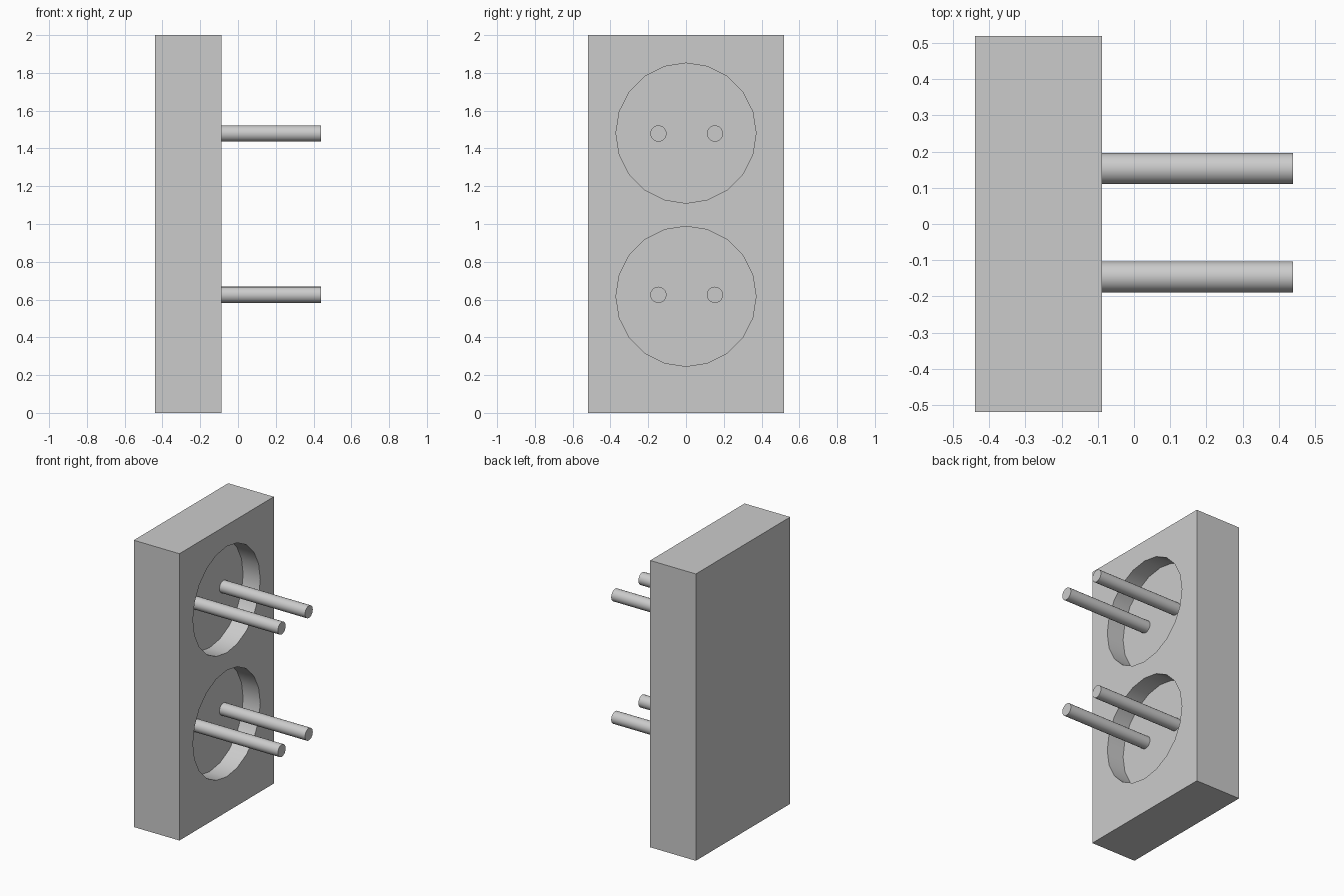
import bpy
from math import radians, pi

if "Cube" in bpy.data.objects:
    bpy.data.objects.remove(bpy.data.objects["Cube"])

BACK, FACE, FLOOR, TIP = -0.44, -0.088, -0.22, 0.44
SOCKETS = {"upper": (1.481, 1.479), "lower": (0.617, 0.625)}  # recess z, pin z


def rod(name, radius, x0, x1, y, z):
    """20-sided cylinder lying along x."""
    bpy.ops.mesh.primitive_cylinder_add(
        vertices=20, radius=radius, depth=x1 - x0,
        location=((x0 + x1) / 2, y, z), rotation=(0, pi / 2, 0))
    obj = bpy.context.object
    obj.name = name
    return obj


def smooth(obj):
    bpy.ops.object.select_all(action='DESELECT')
    obj.select_set(True)
    bpy.context.view_layer.objects.active = obj
    bpy.ops.object.shade_smooth_by_angle(angle=radians(30))


# Wall plate
bpy.ops.mesh.primitive_cube_add(size=1, location=((BACK + FACE) / 2, 0, 1))
plate = bpy.context.object
plate.name = "plate"
plate.scale = (FACE - BACK, 1.04, 2)
bpy.ops.object.transform_apply(location=False, rotation=False, scale=True)

# Round recesses cut into the plate
for label, (recess_z, pin_z) in SOCKETS.items():
    cutter = rod(label + "_recess_cutter", 0.371, FLOOR, FACE + 0.2, 0, recess_z)
    cutter.hide_render = True
    bpy.context.view_layer.objects.active = plate
    mod = plate.modifiers.new(label + "_recess", 'BOOLEAN')
    mod.operation = 'DIFFERENCE'
    mod.solver = 'EXACT'
    mod.object = cutter
    bpy.ops.object.modifier_apply(modifier=mod.name)
    bpy.data.objects.remove(cutter)
smooth(plate)

# Pair of pins rising from each recess floor
for label, (recess_z, pin_z) in SOCKETS.items():
    for side, y in (("left", -0.146), ("right", 0.153)):
        smooth(rod(f"{label}_{side}_pin", 0.043, FLOOR, TIP, y, pin_z))
